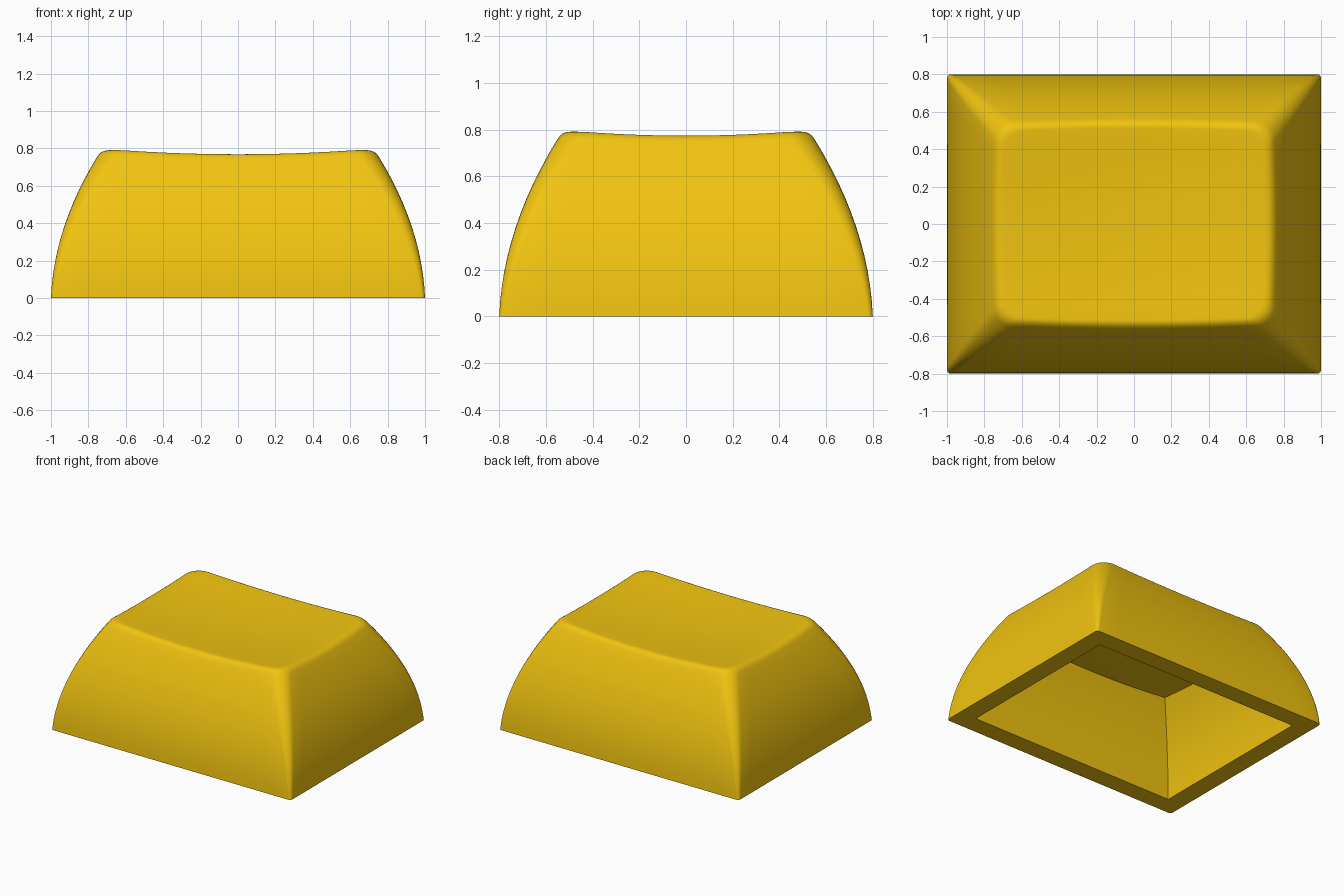
import bpy, bmesh, math
from mathutils import Vector

if "Cube" in bpy.data.objects:
    bpy.data.objects.remove(bpy.data.objects["Cube"])


def dish(x, y):
    # scooped top surface
    return 0.745 + 0.06 * x * x + 0.09 * y * y


def outline(hx, hy, r, segs, n=12):
    # rounded rectangle, n steps per side and segs steps per corner
    pts = []
    for q, (sx, sy) in enumerate(((1, 1), (-1, 1), (-1, -1), (1, -1))):
        cx, cy = sx * (hx - r), sy * (hy - r)
        corner = []
        for i in range(segs + 1):
            a = math.pi / 2 * (q + (i / segs if segs else 0.5))
            corner.append((cx + r * math.cos(a), cy + r * math.sin(a)))
        pts += corner
        a = q * math.pi / 2 + math.pi / 2
        # straight run towards the next corner
        length = 2 * ((hx - r) if q % 2 == 0 else (hy - r))
        x0, y0 = corner[-1]
        pts += [(x0 + math.cos(a + math.pi / 2) * length * j / n,
                 y0 + math.sin(a + math.pi / 2) * length * j / n) for j in range(1, n)]
    return pts


def wall_ring(t, hx, hy, r0, r1, segs, drop):
    # ring at fraction t of the height; its top follows the dish
    count = len(outline(hx, hy, r0, segs))
    ring = []
    for k in range(count):
        z = t * 0.75
        for _ in range(6 if t > 0 else 1):
            d = 0.04 * z + 0.38 * z * z
            x, y = outline(hx - d, hy - d, r0 + r1 * z, segs)[k]
            z = t * (dish(x, y) - drop)
        ring.append(Vector((x, y, z)))
    return ring


def scaled_top(rim, s, drop):
    return [Vector((p.x * s, p.y * s, dish(p.x * s, p.y * s) - drop)) for p in rim]


def skin(bm, rings, drop):
    # quads between rings, fan at the centre; returns the bottom edge loop
    loops = [[bm.verts.new(p) for p in ring] for ring in rings]
    n = len(loops[0])
    for a, b in zip(loops, loops[1:]):
        for k in range(n):
            bm.faces.new((a[k], a[(k + 1) % n], b[(k + 1) % n], b[k]))
    mid = bm.verts.new((0, 0, dish(0, 0) - drop))
    for k in range(n):
        bm.faces.new((loops[-1][k], loops[-1][(k + 1) % n], mid))
    return [bm.edges.get((loops[0][k], loops[0][(k + 1) % n])) for k in range(n)]


bm = bmesh.new()

# outer shell: curved walls, soft rim, dished top
outer = (1.0, 0.8, 0.02, 0.11, 6, 0.0)
rings = [wall_ring(i / 12 * 0.95, *outer) for i in range(13)]
rim = wall_ring(1.0, *outer)
inner_rim = scaled_top(rim, 0.945, 0)
for i in range(1, 6):
    s = i / 6
    rings.append([a * (1 - s) ** 2 + c * 2 * s * (1 - s) + b * s * s
                  for a, c, b in zip(rings[12], rim, inner_rim)])
rings += [scaled_top(rim, s, 0) for s in (0.945, 0.8, 0.6, 0.4, 0.2)]
edges = skin(bm, rings, 0)

# cavity: sharp corners, ceiling parallel to the top
drop = 0.14
rings = [wall_ring(i / 10, 0.86, 0.66, 0.0, 0.0, 0, drop) for i in range(11)]
rings += [scaled_top(rings[-1], s, drop) for s in (0.8, 0.6, 0.4, 0.2)]
edges += skin(bm, rings, drop)

# flat bottom rim
bmesh.ops.triangle_fill(bm, edges=edges, use_beauty=True, normal=(0, 0, -1))
bmesh.ops.recalc_face_normals(bm, faces=bm.faces[:])

mesh = bpy.data.meshes.new("keycap")
bm.to_mesh(mesh)
bm.free()
cap = bpy.data.objects.new("keycap", mesh)
bpy.context.collection.objects.link(cap)

mat = bpy.data.materials.new("yellow_plastic")
mat.diffuse_color = (0.88, 0.55, 0.005, 1)
mat.use_nodes = True
mat.node_tree.nodes["Principled BSDF"].inputs["Base Color"].default_value = mat.diffuse_color
mesh.materials.append(mat)

bpy.context.view_layer.objects.active = cap
cap.select_set(True)
bpy.ops.object.shade_smooth_by_angle(angle=math.radians(35))
